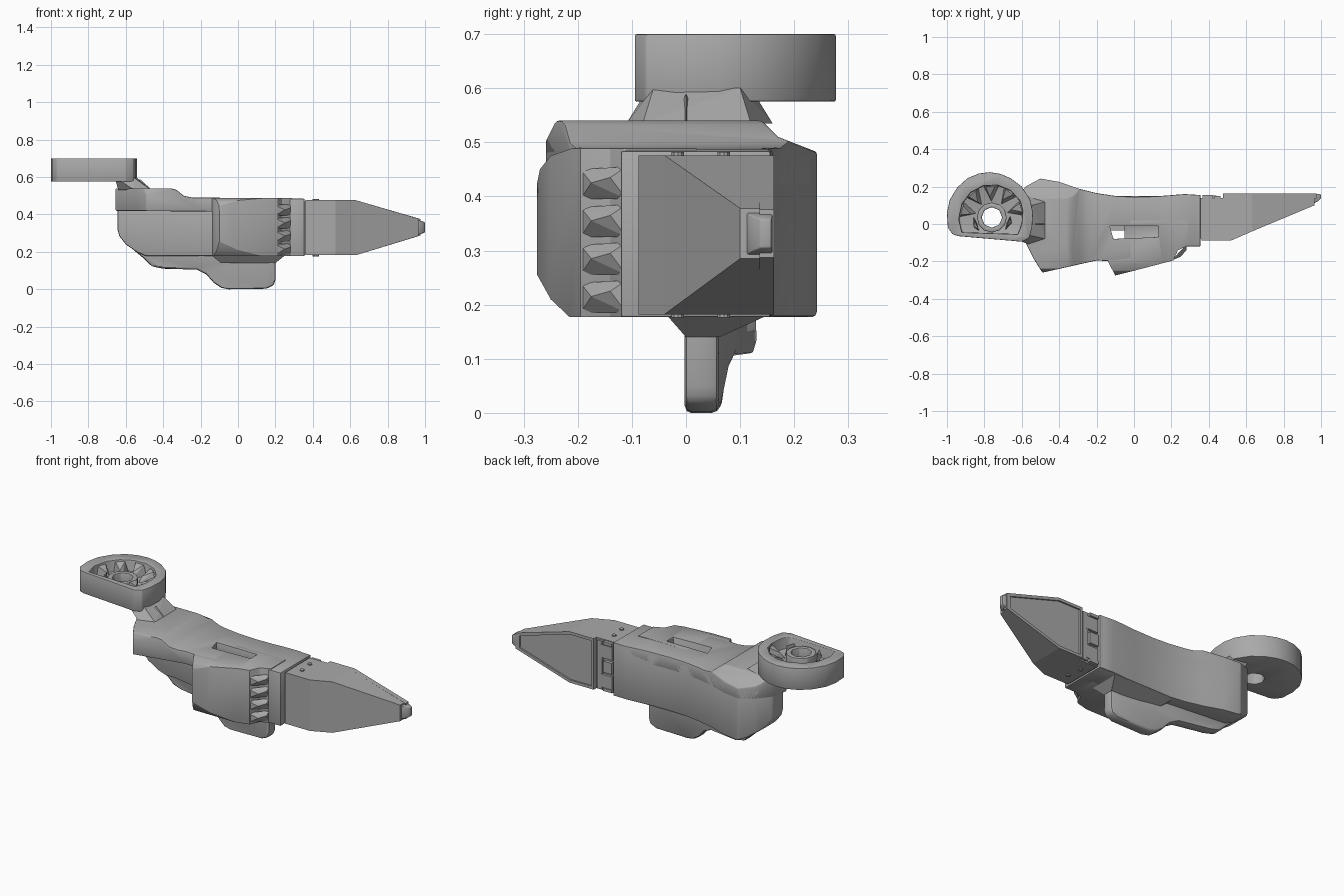
import bpy, bmesh, math
from mathutils import Vector

if "Cube" in bpy.data.objects:
    bpy.data.objects.remove(bpy.data.objects["Cube"], do_unlink=True)

grey = bpy.data.materials.new("plain_grey")
grey.use_nodes = True
grey.diffuse_color = (0.4, 0.4, 0.4, 1)
grey.node_tree.nodes["Principled BSDF"].inputs["Base Color"].default_value = (0.4, 0.4, 0.4, 1)


def finish(name, bm):
    bmesh.ops.recalc_face_normals(bm, faces=bm.faces)
    me = bpy.data.meshes.new(name)
    bm.to_mesh(me)
    bm.free()
    me.materials.append(grey)
    ob = bpy.data.objects.new(name, me)
    bpy.context.collection.objects.link(ob)
    return ob


def prism(name, pts, lo, hi, axis="z"):
    """Extrude a 2D outline along one axis."""
    place = {"z": lambda p, t: (p[0], p[1], t),
             "y": lambda p, t: (p[0], t, p[1]),
             "x": lambda p, t: (t, p[0], p[1])}[axis]
    bm = bmesh.new()
    a = [bm.verts.new(place(p, lo)) for p in pts]
    b = [bm.verts.new(place(p, hi)) for p in pts]
    bm.faces.new(a)
    bm.faces.new(b[::-1])
    for i in range(len(pts)):
        j = (i + 1) % len(pts)
        bm.faces.new((a[i], a[j], b[j], b[i]))
    return finish(name, bm)


def loft(name, sections):
    """Bridge rectangles given as (x, y0, y1, z0, z1)."""
    bm = bmesh.new()
    rings = [[bm.verts.new(c) for c in ((x, y0, z0), (x, y1, z0), (x, y1, z1), (x, y0, z1))]
             for x, y0, y1, z0, z1 in sections]
    bm.faces.new(rings[0])
    bm.faces.new(rings[-1][::-1])
    for r, s in zip(rings, rings[1:]):
        for i in range(4):
            j = (i + 1) % 4
            bm.faces.new((r[i], r[j], s[j], s[i]))
    return finish(name, bm)


def box(name, x0, x1, y0, y1, z0, z1):
    return loft(name, [(x0, y0, y1, z0, z1), (x1, y0, y1, z0, z1)])


def hull(name, pts):
    bm = bmesh.new()
    for p in pts:
        bm.verts.new(p)
    bmesh.ops.convex_hull(bm, input=bm.verts)
    return finish(name, bm)


def apply(ob, mod):
    bpy.ops.object.select_all(action="DESELECT")
    bpy.context.view_layer.objects.active = ob
    ob.select_set(True)
    bpy.ops.object.modifier_apply(modifier=mod.name)


def boolean(ob, tool, op):
    m = ob.modifiers.new("bool", "BOOLEAN")
    m.operation, m.object, m.solver = op, tool, "EXACT"
    apply(ob, m)
    bpy.data.objects.remove(tool, do_unlink=True)


def soften(ob, width, angle=30):
    m = ob.modifiers.new("bevel", "BEVEL")
    m.width, m.segments, m.limit_method = width, 2, "ANGLE"
    m.angle_limit = math.radians(angle)
    apply(ob, m)
    bpy.ops.object.shade_smooth_by_angle(angle=math.radians(35))


def circle(cx, cy, r, n):
    return [(cx + r * math.cos(math.tau * i / n), cy + r * math.sin(math.tau * i / n)) for i in range(n)]


# Curved back edge shared by the top plate and the back wall
back = [(0.35, 0.155), (0.27, 0.16), (0.12, 0.148), (0, 0.145), (-0.1, 0.15), (-0.2, 0.165),
        (-0.3, 0.19), (-0.4, 0.225), (-0.5, 0.243), (-0.58, 0.2), (-0.64, 0.12)]
slot = [(-0.13, -0.01), (-0.11, -0.08), (0.13, -0.07), (0.13, -0.01)]
deep_slot = [(-0.13, -0.01), (-0.11, -0.08), (-0.05, -0.077), (-0.05, -0.01)]

# Top plate: plan outline trimmed by side and end profiles
plate = prism("top_plate", back + [(-0.655, 0.02), (-0.6, -0.06), (-0.54, -0.18), (-0.49, -0.26),
              (-0.2, -0.195), (-0.1, -0.2), (0.2, -0.15), (0.27, -0.115), (0.35, -0.115)], 0.40, 0.56)
boolean(plate, prism("trim", [(-0.7, 0.42), (-0.1, 0.415), (0.4, 0.41), (0.4, 0.482), (0.2, 0.488),
        (-0.24, 0.49), (-0.29, 0.5), (-0.33, 0.532), (-0.36, 0.54), (-0.7, 0.54)], -0.5, 0.5, "y"), "INTERSECT")
boolean(plate, prism("trim", [(-0.27, 0.3), (-0.27, 0.48), (-0.24, 0.54), (0.14, 0.54), (0.17, 0.51),
        (0.26, 0.475), (0.26, 0.3)], -1, 1, "x"), "INTERSECT")
boolean(plate, prism("cut", slot, 0.3, 0.6), "DIFFERENCE")
soften(plate, 0.008)

# Back wall with a rounded outer end
wall = prism("back_wall", back + [(-0.645, 0.03), (-0.45, 0.05), (-0.2, 0.0), (-0.1, -0.005), (0.35, -0.005)], 0.1, 0.5)
boolean(wall, prism("trim", [(0.4, 0.478), (-0.7, 0.478), (-0.66, 0.42), (-0.652, 0.35), (-0.635, 0.285), (-0.6, 0.24),
        (-0.54, 0.198), (-0.49, 0.177), (0.4, 0.177)], -0.5, 0.5, "y"), "INTERSECT")
soften(wall, 0.008)

# Motor housing bulging at the front
housing = prism("front_housing", [(-0.14, 0.02), (-0.14, -0.2), (-0.1, -0.275), (-0.02, -0.255), (0.21, -0.195),
                (0.235, -0.14), (0.29, -0.115), (0.29, 0.02)], 0.1, 0.6)
boolean(housing, prism("trim", [(0.1, 0.177), (-0.215, 0.177), (-0.25, 0.21), (-0.275, 0.255), (-0.28, 0.3),
        (-0.28, 0.4), (-0.27, 0.45), (-0.25, 0.475), (-0.21, 0.489), (0.1, 0.489)], -1, 1, "x"), "INTERSECT")
boolean(housing, prism("cut", deep_slot, 0.0, 0.6), "DIFFERENCE")
boolean(housing, prism("cut", slot, 0.36, 0.6), "DIFFERENCE")
soften(housing, 0.008)

# Jagged ridges on the housing end
for i, z in enumerate((0.215, 0.285, 0.355, 0.425)):
    hull(f"housing_ridge_{i}", [(0.2, -0.195, z - 0.03), (0.2, -0.195, z + 0.025), (0.28, -0.14, z + 0.01),
                                (0.25, -0.175, z), (0.28, -0.11, z - 0.03), (0.28, -0.11, z + 0.03)])

# Collar that meets the blade, with a narrow groove
soften(box("collar", 0.27, 0.355, -0.12, 0.156, 0.177, 0.484), 0.004)
box("collar_joint", 0.35, 0.37, -0.078, 0.14, 0.187, 0.47)

# Fin below the wall, bent to follow it
fin = prism("lower_fin", [(-0.57, 0.3), (-0.57, 0.22), (-0.51, 0.17), (-0.46, 0.122), (-0.4, 0.11), (-0.22, 0.105),
            (-0.17, 0.08), (-0.13, 0.035), (-0.09, 0.008), (-0.05, 0.0), (0.15, 0.003), (0.19, 0.02),
            (0.2, 0.05), (0.2, 0.19), (0.2, 0.3)], -0.003, 0.06, "y")
for v in fin.data.vertices:
    v.co.y += 0.07 * min(1, max(0, (-0.08 - v.co.x) / 0.3))
soften(fin, 0.012)
hull("fin_root", [(x, y, 0.18) for x in (-0.14, 0.25) for y in (-0.035, 0.15)] +
     [(x, y, 0.14) for x in (-0.09, 0.2) for y in (0.0, 0.062)])

# Neck joining the ring to the plate
hull("ring_neck", [(-0.64, -0.03, 0.53), (-0.56, -0.11, 0.535), (-0.47, -0.08, 0.535), (-0.47, 0.12, 0.535),
                   (-0.6, 0.16, 0.535), (-0.66, -0.07, 0.6), (-0.66, 0.12, 0.6), (-0.56, -0.06, 0.6), (-0.545, 0.1, 0.6)])
for i, (x, y) in enumerate(((-0.56, -0.06), (-0.54, 0.0), (-0.55, 0.1))):
    hull(f"neck_rib_{i}", [(x, y - 0.025, 0.53), (x, y + 0.025, 0.53), (x + 0.075, y, 0.535), (x + 0.015, y, 0.59)])

# Mounting ring with flat lower side, recess and hub bore
cx, cy = -0.76, 0.035
ring = prism("mounting_ring", [(-0.995, -0.02), (-0.97, -0.055), (-0.94, -0.065), (-0.65, -0.09), (-0.6, -0.095),
             (-0.56, -0.075), (-0.545, -0.02), (-0.54, 0.06), (-0.555, 0.13), (-0.6, 0.2), (-0.66, 0.245),
             (-0.715, 0.268), (-0.77, 0.277), (-0.83, 0.27), (-0.89, 0.245), (-0.945, 0.195), (-0.985, 0.13),
             (-1.0, 0.06)], 0.575, 0.7)
recess = prism("cut", [(-0.92, -0.045), (-0.62, -0.055), (-0.6, 0.0), (-0.595, 0.07)] +
               [(cx + 0.175 * math.cos(math.radians(a)), cy + 0.175 * math.sin(math.radians(a)))
                for a in range(30, 181, 25)] + [(-0.935, 0.02)], 0.635, 0.8)
boolean(ring, recess, "DIFFERENCE")
hub = prism("ring_hub", circle(cx, cy, 0.08, 12), 0.58, 0.68)
for part in (ring, hub):
    boolean(part, prism("cut", circle(cx, cy, 0.055, 8), 0.4, 0.9), "DIFFERENCE")
    soften(part, 0.004)

# Wedge ribs around the recess
for i in range(7):
    a = math.radians(-20 + i * 37)
    d, s = Vector((math.cos(a), math.sin(a), 0)), Vector((-math.sin(a), math.cos(a), 0))
    c = Vector((cx, cy, 0))
    r = 0.165 if d.y > -0.25 else 0.09
    hull(f"ring_rib_{i}", [c + d * r + s * 0.04 + Vector((0, 0, 0.63)), c + d * r - s * 0.04 + Vector((0, 0, 0.63)),
                           c + d * r + s * 0.03 + Vector((0, 0, 0.692)), c + d * r - s * 0.02 + Vector((0, 0, 0.692)),
                           c + d * 0.085 + Vector((0, 0, 0.63)), c + d * 0.11 + s * 0.01 + Vector((0, 0, 0.665))])

# Tapered blade and tip
loft("blade", [(0.362, -0.088, 0.138, 0.182, 0.476), (0.52, -0.088, 0.138, 0.182, 0.476),
               (0.63, -0.04, 0.138, 0.182, 0.476), (0.965, 0.1, 0.138, 0.285, 0.378)])
soften(loft("blade_tip", [(0.955, 0.108, 0.16, 0.29, 0.372), (0.985, 0.122, 0.16, 0.298, 0.364),
                          (1.0, 0.138, 0.158, 0.305, 0.357)]), 0.003)

# Back cover of the blade: rim and recessed panel
cover = prism("back_cover", [(0.475, 0.182), (0.63, 0.182), (0.975, 0.287), (0.975, 0.376), (0.63, 0.476),
              (0.475, 0.476)], 0.136, 0.163, "y")
boolean(cover, prism("cut", [(0.49, 0.198), (0.628, 0.198), (0.95, 0.297), (0.95, 0.366), (0.628, 0.46),
        (0.49, 0.46)], 0.154, 0.3, "y"), "DIFFERENCE")

# Hinge strip beside the cover
box("hinge_strip", 0.43, 0.462, 0.13, 0.15, 0.19, 0.468)
for i, (z0, z1) in enumerate(((0.188, 0.205), (0.205, 0.28), (0.295, 0.36), (0.375, 0.45), (0.455, 0.472))):
    box(f"hinge_tab_{i}", 0.365, 0.42 + 0.02 * (i % 2), 0.13, 0.156 - 0.004 * (i % 2), z0, z1)

# Small screws above and below the blade
for i, (x, y) in enumerate(((0.42, -0.015), (0.41, 0.07))):
    for side, z in (("top", 0.47), ("bottom", 0.176)):
        prism(f"screw_{side}_{i}", circle(x, y, 0.012, 10), z, z + 0.012)
